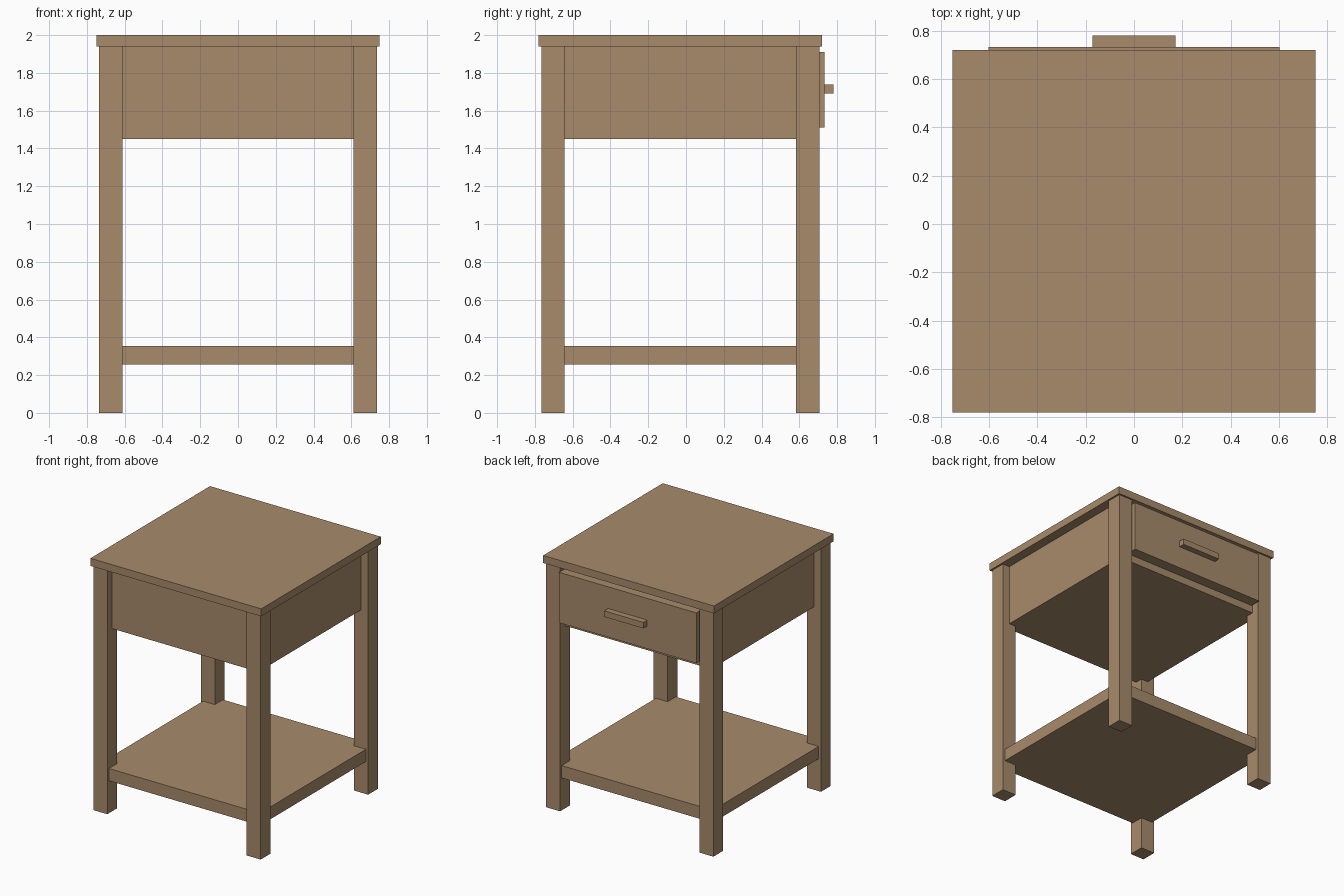
import bpy

if "Cube" in bpy.data.objects:
    bpy.data.objects.remove(bpy.data.objects["Cube"])

wood = bpy.data.materials.new("light brown wood")
wood.diffuse_color = (0.39, 0.258, 0.147, 1)
wood.use_nodes = True
wood.node_tree.nodes["Principled BSDF"].inputs["Base Color"].default_value = wood.diffuse_color


def box(name, x, y, z):
    """Box from (min, max) ranges along each axis."""
    bpy.ops.mesh.primitive_cube_add(size=1, location=[(a + b) / 2 for a, b in (x, y, z)])
    ob = bpy.context.object
    ob.name = name
    ob.scale = [b - a for a, b in (x, y, z)]
    bpy.ops.object.transform_apply(location=False, rotation=False, scale=True)
    ob.data.materials.append(wood)
    return ob


# Table top
box("table_top", (-0.75, 0.75), (-0.78, 0.72), (1.94, 2.0))

# Four square legs
for side, x in (("left", (-0.735, -0.612)), ("right", (0.612, 0.735))):
    for end, y in (("front", (-0.766, -0.643)), ("back", (0.583, 0.706))):
        box(f"{end}_{side}_leg", x, y, (0, 1.94))

# Cabinet, its sides set back to the middle of the legs
box("cabinet", (-0.673, 0.673), (-0.705, 0.645), (1.45, 1.94))

# Drawer front and bar handle on the +y side
box("drawer_front", (-0.603, 0.603), (0.645, 0.732), (1.51, 1.91))
box("drawer_handle", (-0.172, 0.172), (0.732, 0.78), (1.69, 1.738))

# Lower shelf, slightly inside the leg faces
box("lower_shelf", (-0.715, 0.715), (-0.745, 0.685), (0.257, 0.355))
